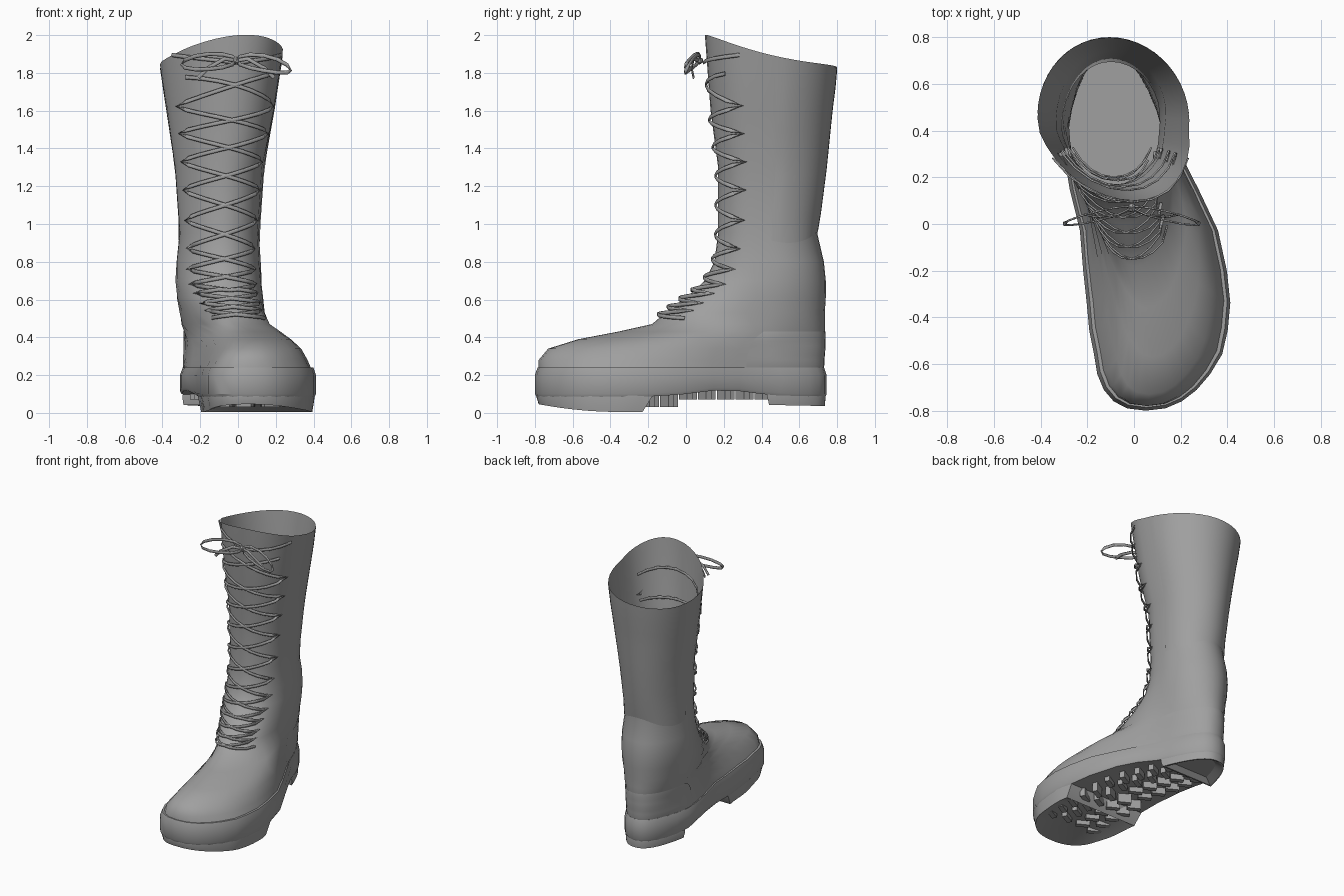
import bpy, bmesh, math
from mathutils import Matrix, Vector

if "Cube" in bpy.data.objects:
    bpy.data.objects.remove(bpy.data.objects["Cube"])

leather = bpy.data.materials.new("grey_leather")
leather.use_nodes = True
grey = (0.35, 0.35, 0.35, 1)
leather.diffuse_color = grey
for node in leather.node_tree.nodes:
    if node.type == 'BSDF_PRINCIPLED':
        node.inputs["Base Color"].default_value = grey

SEG = 36
# Sections: height, front y, back y, back half width, front half width, squareness, front shift
SECTIONS = [
    (.22, -.78, .725, .205, .347, 2.35, 0),
    (.28, -.78, .725, .215, .305, 2.3, 0),
    (.34, -.73, .73, .22, .255, 2.3, 0),
    (.39, -.57, .73, .235, .21, 2.1, -.02),
    (.43, -.36, .735, .24, .18, 2, -.05),
    (.47, -.18, .735, .24, .185, 2, -.08),
    (.53, -.11, .735, .24, .19, 2, -.10),
    (.61, 0, .74, .24, .21, 2, -.10),
    (.70, .10, .74, .235, .22, 2, -.09),
    (.80, .15, .73, .225, .22, 2, -.08),
    (.95, .17, .695, .21, .21, 2, -.07),
    (1.3, .17, .74, .235, .235, 2, -.06),
    (1.6, .13, .77, .285, .285, 2, -.04),
    (1.85, .10, .80, .325, .325, 2, -.02),
]
# Centre line of the foot: y, x
CENTRE = [(-.8, .05), (-.55, .105), (-.3, .105), (0, .06), (.2, -.02), (.4, -.08), (.8, -.105)]


def interpolate(rows, v):
    """Linear lookup in a table sorted by its first column."""
    v = min(max(v, rows[0][0]), rows[-1][0])
    for a, b in zip(rows, rows[1:]):
        if v <= b[0]:
            f = (v - a[0]) / (b[0] - a[0])
            return [p + (q - p) * f for p, q in zip(a, b)]


def surface(t, z, off=0.0):
    """Point on the boot at angle t (0 = back, pi = front) and height z."""
    _, yf, yb, wb, wf, n, shift = interpolate(SECTIONS, z)
    c, s = math.cos(t), math.sin(t)
    uy = math.copysign(abs(c) ** (2 / n), c)
    ux = math.copysign(abs(s) ** (2 / n), s)
    front = (1 - uy) / 2
    y = (yf + yb) / 2 + ((yb - yf) / 2 + off) * uy
    x = interpolate(CENTRE, y)[1] + shift * front ** 2 + (wb + (wf - wb) * front + off) * ux
    if z > 1.6:  # the rim rises towards the front and the left
        z += (z - 1.6) / .25 * (.17 * front ** 2.1 - .02 + .025 * ux)
    return Vector((x, y, z))


def make(name, bm, angle=40):
    bmesh.ops.remove_doubles(bm, verts=bm.verts, dist=.0005)
    bmesh.ops.recalc_face_normals(bm, faces=bm.faces)
    mesh = bpy.data.meshes.new(name)
    bm.to_mesh(mesh)
    bm.free()
    obj = bpy.data.objects.new(name, mesh)
    bpy.context.collection.objects.link(obj)
    mesh.materials.append(leather)
    bpy.ops.object.select_all(action='DESELECT')
    bpy.context.view_layer.objects.active = obj
    obj.select_set(True)
    bpy.ops.object.shade_smooth_by_angle(angle=math.radians(angle))


def loft(name, rings, closed=True, caps=False, angle=40):
    """Skin rows of points; caps are strips joining left to right."""
    bm = bmesh.new()
    rows = [[bm.verts.new(p) for p in ring] for ring in rings]
    count = len(rows[0])
    for low, high in zip(rows, rows[1:]):
        for i in range(count if closed else count - 1):
            j = (i + 1) % count
            bm.faces.new((low[i], low[j], high[j], high[i]))
    if caps:
        for row in (rows[0], rows[-1]):
            for i in range(count // 2 - 1):
                bm.faces.new((row[i], row[i + 1], row[-i - 2], row[-i - 1]))
    make(name, bm, angle)


# Upper: foot and open shaft in one skin
ANGLES = [2 * math.pi * i / SEG for i in range(SEG)]
loft("boot_upper", [[surface(t, row[0]) for t in ANGLES] for row in SECTIONS], angle=60)


# Overlaid leather panels at the back
def panel(name, half, z0, z1, off, dip=0.0):
    rows = []
    for r in range(9):
        f = r / 8
        row = []
        for k in range(-12, 13):
            t = half * k / 12
            low = z0 - dip * math.sin(1.35 * t) ** 2
            edge = off if 0 < r < 8 and abs(k) < 12 else off / 3
            row.append(surface(t, low + (z1 - low) * f, edge))
        rows.append(row)
    loft(name, rows, closed=False, angle=60)


panel("heel_counter", math.radians(66), .23, .43, .008)
panel("back_panel", math.radians(86), .96, 1.84, .006, .06)


# Sole parts cut from the footprint between two y limits
def ring(z, off, y0=-1, y1=1):
    front, back = surface(math.pi, .22, off).y, surface(0, .22, off).y
    power = SECTIONS[0][5] / 2

    def angle_at(y):
        u = min(max((2 * y - front - back) / (back - front), -1), 1)
        return math.acos(math.copysign(abs(u) ** power, u))

    start, end = angle_at(y1), angle_at(y0)
    half = [start + (end - start) * k / 18 for k in range(19)]
    points = [surface(t, .22, off) for t in half + [-t for t in reversed(half)]]
    for p in points:
        p.z = z(p.y) if callable(z) else z
    return points


def toe_bottom(y):
    return .005 + .045 * max(0, (-y - .35) / .45) ** 2


def heel_bottom(y):
    return .045 - .02 * (y - .3)


def arch(y):
    return .085 + .035 * math.exp(-((y - .2) / .22) ** 2)


loft("midsole", [ring(arch, .012), ring(lambda y: arch(y) + .015, .02), ring(.20, .02),
                 ring(.24, .006)], caps=True, angle=30)
loft("toe_tread", [ring(.06, -.15, -1, -.28), ring(toe_bottom, 0, -1, -.23),
                   ring(.085, .012, -1, -.18), ring(.10, .01, -1, -.18)], caps=True, angle=50)
loft("heel_block", [ring(.07, -.05, .48), ring(heel_bottom, 0, .45),
                    ring(heel_bottom, .01, .44), ring(.085, .014, .43),
                    ring(.11, .008, .43)], caps=True, angle=30)

# Tread lugs under the ball and the arch
bm = bmesh.new()
for k in range(10):
    y = -.5 + .1 * k
    bottom = .03 if y < -.05 else .07
    for u in (-.75, -.28, .28, .75):
        x = interpolate(CENTRE, y)[1] + u * (.24 - .07 * k / 9)
        place = (Matrix.Translation((x, y + .02 * (abs(u) < .5), (bottom + .13) / 2))
                 @ Matrix.Rotation(math.copysign(.5, u), 4, 'Z')
                 @ Matrix.Diagonal((.09, .035, .13 - bottom, 1)))
        bmesh.ops.create_cube(bm, size=1, matrix=place)
make("tread_lugs", bm)


# Laces are flat ribbons
def ribbon(name, points, cyclic=False):
    curve = bpy.data.curves.new(name, 'CURVE')
    curve.dimensions = '3D'
    curve.twist_mode = 'Z_UP'
    curve.extrude = .007
    curve.bevel_depth = .004
    curve.bevel_resolution = 0
    spline = curve.splines.new('POLY')
    spline.points.add(len(points) - 1)
    for target, p in zip(spline.points, points):
        target.co = (*p, 1)
    spline.use_cyclic_u = cyclic
    obj = bpy.data.objects.new(name, curve)
    bpy.context.collection.objects.link(obj)
    curve.materials.append(leather)


def spread_at(z):
    return math.radians(min(62, 48 + 25 * (z - .5)))


EYELETS = [.49, .53, .57, .62, .68, .76, .87, 1.02, 1.18, 1.33, 1.48, 1.62, 1.75]
for name, side in (("lace_a", 1), ("lace_b", -1)):
    path = []
    for k, (z0, z1) in enumerate(zip(EYELETS, EYELETS[1:])):
        sign = side * (-1) ** k
        for j in range(8):
            f = j / 8
            z = z0 + (z1 - z0) * f
            lift = .016 if j else -.004  # dips into each eyelet
            p = surface(math.pi + sign * spread_at(z) * (1 - 2 * f), z, lift)
            p.z += .012 if z < .65 else 0
            path.append(p)
    ribbon(name, path)

# Runs behind the tongue, and the top run that carries the bow
for z in (.68, .76, .87, 1.1, 1.4, 1.6, 1.73):
    ribbon("inner_lace", [surface(math.pi + spread_at(z) * k / 4, z, -.03)
                          for k in range(-4, 5)])
top_run = [surface(math.pi + spread_at(1.8) * k / 4, 1.78, .015) for k in range(-4, 5)]
for k, p in enumerate(top_run):
    p.z = 1.855 + .01 * abs(k - 4)
ribbon("top_lace", top_run)

# Bow: two loops, two tails and a knot
KNOT = Vector((-.01, .07, 1.865))
for name, side, drop in (("left", 1, -.05), ("right", -1, -.02)):
    loop = []
    for k in range(12):
        t = 2 * math.pi * k / 12
        reach = (1 - math.cos(t)) / 2
        loop.append(KNOT + Vector((side * .29 * reach, -.07 * reach + .02 * math.sin(t),
                                   drop * reach ** 2 + .04 * math.sin(t))))
    ribbon(name + "_bow_loop", loop, True)
    ribbon(name + "_bow_tail", [KNOT, KNOT + Vector((side * .06, -.03, .01)),
                                KNOT + Vector((side * .15, -.04, -.04)),
                                KNOT + Vector((side * .2, -.03, -.09))])
bm = bmesh.new()
bmesh.ops.create_icosphere(bm, subdivisions=1, radius=.022, matrix=Matrix.Translation(KNOT))
make("bow_knot", bm)
